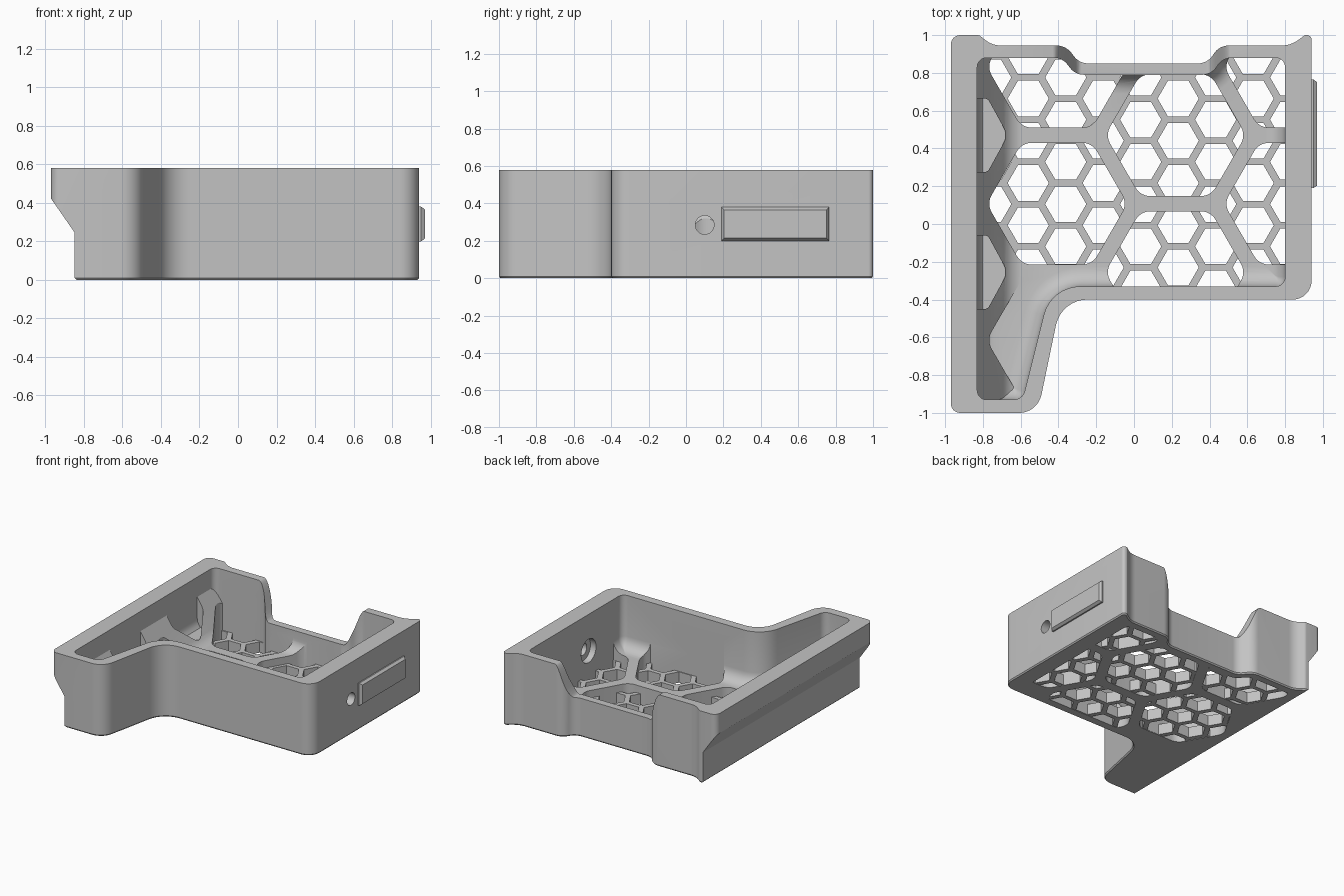
import bpy, bmesh, math
from mathutils import Vector

if "Cube" in bpy.data.objects:
    bpy.data.objects.remove(bpy.data.objects["Cube"])

grey = bpy.data.materials.new("plain_grey")
grey.use_nodes = True
grey.diffuse_color = (0.55, 0.55, 0.55, 1)
grey.node_tree.nodes["Principled BSDF"].inputs["Base Color"].default_value = (0.55, 0.55, 0.55, 1)

AXES = {"z": lambda u, v, w: (u, v, w),
        "y": lambda u, v, w: (u, w, v),
        "x": lambda u, v, w: (w, u, v)}


def rounded(corners, inset=0.0, steps=8):
    """Counter-clockwise polygon of (u, v, radius), offset inward, corners filleted."""
    out, n = [], len(corners)
    for i in range(n):
        p0, p, p1 = (Vector(corners[(i + k) % n][:2]) for k in (-1, 0, 1))
        a, b = (p - p0).normalized(), (p1 - p).normalized()
        turn = math.atan2(a.x * b.y - a.y * b.x, a.dot(b))
        na, nb = Vector((-a.y, a.x)), Vector((-b.y, b.x))
        p = p + (na + nb) * (inset / (1 + na.dot(nb)))
        side = 1 if turn > 0 else -1
        if not corners[i][2]:
            out.append(p)
            continue
        r = max(corners[i][2] - inset * side, 0.006)
        start = p - a * (r * math.tan(abs(turn) / 2))
        centre = start + na * (r * side)
        for k in range(steps + 1):
            t = turn * k / steps
            d = start - centre
            out.append(centre + Vector((d.x * math.cos(t) - d.y * math.sin(t),
                                        d.x * math.sin(t) + d.y * math.cos(t))))
    return out


def solid(name, stacks, axis="z"):
    """Each stack is a list of (position, loop); loops are skinned and capped."""
    bm = bmesh.new()
    for stack in stacks:
        rings = [[bm.verts.new(AXES[axis](q[0], q[1], w)) for q in loop] for w, loop in stack]
        for lo, hi in zip(rings, rings[1:]):
            for i in range(len(lo)):
                j = (i + 1) % len(lo)
                bm.faces.new((lo[i], lo[j], hi[j], hi[i]))
        bm.faces.new(rings[0][::-1])
        bm.faces.new(rings[-1])
    bmesh.ops.recalc_face_normals(bm, faces=bm.faces)
    mesh = bpy.data.meshes.new(name)
    bm.to_mesh(mesh)
    bm.free()
    mesh.materials.append(grey)
    ob = bpy.data.objects.new(name, mesh)
    bpy.context.collection.objects.link(ob)
    return ob


def prism(name, loops, lo, hi, axis="z"):
    return solid(name, [[(lo, loop), (hi, loop)] for loop in loops], axis)


def combine(target, tool, operation):
    mod = target.modifiers.new(operation, "BOOLEAN")
    mod.operation, mod.object, mod.solver = operation, tool, "EXACT"
    bpy.context.view_layer.objects.active = target
    bpy.ops.object.modifier_apply(modifier=mod.name)
    bpy.data.objects.remove(tool)


def hexagon(x, y, size, radius=0.0):
    return rounded([(x + size * math.cos(k * math.pi / 3),
                     y + size * math.sin(k * math.pi / 3), radius) for k in range(6)], steps=6)


# Plan outlines of the outer wall and the cavity
outer = [(-.97, -1, .05), (-.51, -1, .12), (-.385, -.4, .17), (.94, -.4, .1),
         (.94, 1, .025), (.905, 1, .01), (.83, .945, .15), (.45, .945, .095),
         (.39, .85, .095), (-.29, .85, .095), (-.36, .945, .1),
         (-.75, .945, .13), (-.82, 1, .03), (-.97, 1, .05)]
inner = [(-.83, -.93, .05), (-.59, -.93, .06), (-.44, -.33, .2), (.8, -.33, .05),
         (.8, .88, .05), (.47, .88, .09), (.41, .79, .09), (-.31, .79, .09),
         (-.38, .88, .09), (-.83, .88, .05)]
TOP, RIB, MESH, FILLET = 0.58, 0.15, 0.09, 0.1

# Tray body with a softened bottom edge
tray = solid("tray_body", [[(0, rounded(outer, .008)), (.01, rounded(outer)), (TOP, rounded(outer))]])

# Cavity with a filleted foot
foot = []
for k in range(7):
    t = k / 6 * math.pi / 2
    foot.append((RIB + FILLET * (1 - math.sin(t)), rounded(inner, FILLET * (1 - math.cos(t)))))
cavity = solid("cavity_cutter", [foot[::-1] + [(TOP + .1, rounded(inner))]])
combine(tray, cavity, "DIFFERENCE")

# Sloping inner face along the overhanging wall
PITCH = 0.725
COL = PITCH * math.sqrt(3) / 2


def cell(col, row):
    return hexagon(.22 + col * COL, .47 + (row + .5 * (col % 2)) * PITCH, .372, .09)


slope = rounded([(-.838, .05, 0), (-.56, .05, 0), (-.56, RIB - .001, 0),
                 (-.655, RIB - .001, .12), (-.83, .42, 0), (-.838, .42, 0)])
wedge = prism("inner_slope", [slope], -.94, .91, "y")

# Flat pockets pressed into the slope
side_pockets = [rounded([(-.9, y - .195, 0), (-.775, y - .195, .03), (-.668, y, .08),
                         (-.775, y + .195, .03), (-.9, y + .195, 0)])
                for y in (.47, .47 - PITCH)]
leg_pocket = rounded([(-.78, -.615, .09), (-.595, -.935, 0), (-.54, -.935, 0),
                      (-.54, -.295, 0), (-.595, -.295, 0)])
for pocket, level in zip(side_pockets + [leg_pocket], (.18, .18, RIB - .002)):
    combine(wedge, prism("pocket_cutter", [pocket], level, .5), "DIFFERENCE")
combine(tray, wedge, "UNION")

# Undercut below the overhang
under = [(-1.2, -.1), (-.835, -.1), (-.835, -.002), (-.85, .012), (-.85, .248),
         (-.99, .45), (-1.2, .45)]
combine(tray, prism("undercut_cutter", [under], -1.2, 1.2, "y"), "DIFFERENCE")

# Lowered section of the back wall
LOW = 0.31


def ease(x0, x1, z0, z1):
    return [(x0 + (x1 - x0) * k / 12, z0 + (z1 - z0) * (1 - math.cos(k * math.pi / 12)) / 2)
            for k in range(13)]


dip = ease(-.43, -.28, TOP, LOW) + ease(.39, .51, LOW, TOP) + [(.51, .7), (-.43, .7)]
combine(tray, prism("dip_cutter", [dip], .72, 1.2, "y"), "DIFFERENCE")

# Large hexagonal floor cells, cut right through
open_cells = [cell(*c) for c in ((-1, 0), (-1, -1), (0, 0), (0, -1), (1, 0), (1, -1))]
cells = prism("cell_cutter", open_cells, -.1, .45)
combine(cells, prism("cell_clip", [rounded(inner)], -.3, .5), "INTERSECT")
combine(tray, cells, "DIFFERENCE")

# Fine honeycomb plate set into the cells
STEP_X, STEP_Y = 0.1985, 0.2235
holes = [hexagon(-.56 + STEP_X * k, .217 + STEP_Y * (j + .5 * (k % 2)), .109)
         for k in range(-1, 8) for j in range(-3, 4)]
plate = prism("honeycomb_floor", [rounded(inner, -.01)], .003, MESH)
combine(plate, prism("honeycomb_cutter", holes, -.05, .2), "DIFFERENCE")


# Stepped round hole in the side wall
def circle(r):
    return [(.1 + r * math.cos(t * math.pi / 16), .285 + r * math.sin(t * math.pi / 16))
            for t in range(32)]


bore = [(.7, circle(.095)), (.85, circle(.095)), (.852, circle(.05)), (1.0, circle(.05))]
combine(tray, solid("hole_cutter", [bore], "x"), "DIFFERENCE")

# Raised bar on the side wall
bar = [(.19, .2, 0), (.765, .2, 0), (.765, .38, 0), (.19, .38, 0)]
solid("side_bar", [[(.9, rounded(bar)), (.95, rounded(bar)), (.97, rounded(bar, .014))]], "x")

# Smooth curved walls, keep sharp edges
bpy.ops.object.select_all(action="DESELECT")
tray.select_set(True)
bpy.context.view_layer.objects.active = tray
bpy.ops.object.shade_smooth_by_angle(angle=math.radians(30))
